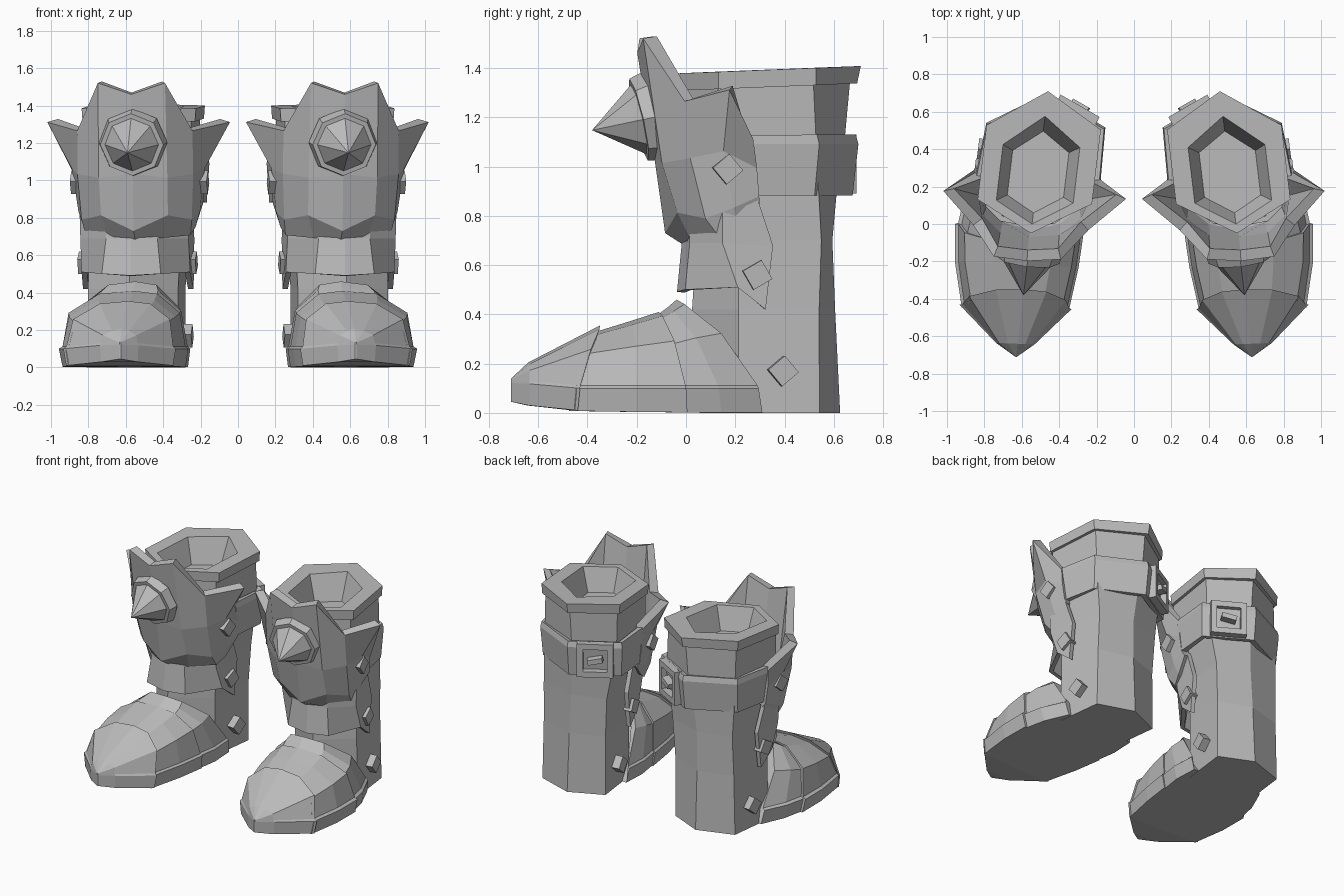
import bpy, bmesh
from math import radians
from mathutils import Matrix, Vector

if "Cube" in bpy.data.objects:
    bpy.data.objects.remove(bpy.data.objects["Cube"], do_unlink=True)

grey = bpy.data.materials.new("plain_grey")
grey.use_nodes = True
grey.diffuse_color = (0.5, 0.5, 0.5, 1)
grey.node_tree.nodes["Principled BSDF"].inputs["Base Color"].default_value = (0.5, 0.5, 0.5, 1)

# Each boot is built about its own axis, then turned toe-out and mirrored
PLACE = Matrix.Translation((0.545, 0, 0)) @ Matrix.Rotation(0.12, 4, 'Z')
SKEW = 0.08  # outer side of each part sits a little further forward


def finish(name, bm, thickness=0):
    bmesh.ops.recalc_face_normals(bm, faces=bm.faces)
    bm.transform(PLACE)
    mesh = bpy.data.meshes.new(name)
    bm.to_mesh(mesh)
    bm.free()
    mesh.materials.append(grey)
    ob = bpy.data.objects.new(name, mesh)
    bpy.context.collection.objects.link(ob)
    if thickness:
        solid = ob.modifiers.new("thickness", 'SOLIDIFY')
        solid.thickness = thickness
        solid.offset = 0
    mirror = ob.modifiers.new("other_boot", 'MIRROR')
    mirror.use_mirror_merge = False
    return ob


def grid(name, rows, closed, thickness=0):
    """Skin rows of points; closed rows make a capped tube."""
    bm = bmesh.new()
    vs = [[bm.verts.new(p) for p in row] for row in rows]
    n = len(rows[0])
    for a, b in zip(vs, vs[1:]):
        for i in range(n if closed else n - 1):
            j = (i + 1) % n
            bm.faces.new((a[i], a[j], b[j], b[i]))
    if closed:
        bm.faces.new(vs[0])
        bm.faces.new(vs[-1])
    return finish(name, bm, thickness)


def sheet(name, rows, thickness, shift=0):
    """Open plate from half rows that start on the centre line."""
    full = [[(-x, y, z) for x, y, z in reversed(r[1:])] + list(r) for r in rows]
    full = [[(x + shift, y - SKEW * x, z) for x, y, z in r] for r in full]
    return grid(name, full, False, thickness)


def box(name, centre, size, rot=Matrix()):
    bm = bmesh.new()
    bmesh.ops.create_cube(bm, size=1, matrix=Matrix.Translation(centre) @ rot @ Matrix.Diagonal((*size, 1)))
    return finish(name, bm)


def hexagon(z, back, corner, w, front_corner, front, tilt=0, shift=0):
    pts = [(0, back), (w, corner), (w, front_corner), (0, front),
           (-w, front_corner), (-w, corner)]
    return [(x + shift, y - SKEW * x, z + tilt * y) for x, y in pts]


# Shaft, running over the rim and down into the opening
grid("boot_shaft", [
    hexagon(0, .625, .53, .245, .2, .05, shift=.045),
    hexagon(.42, .605, .53, .24, .2, .02, shift=.04),
    hexagon(.7, .595, .54, .245, .2, .04, shift=.03),
    hexagon(.9, .615, .53, .265, .2, .04, shift=.015),
    hexagon(1.12, .65, .52, .28, .12, -.02),
    hexagon(1.31, .67, .51, .28, .12, -.02, .04),
    hexagon(1.31, .70, .52, .30, .12, -.04, .04),
    hexagon(1.38, .715, .52, .305, .12, -.05, .04),
    hexagon(1.38, .58, .42, .205, .12, .0, .04),
    hexagon(1.22, .50, .39, .15, .15, .06),
], True)


def foot_section(y, bend, outer, inner, bottom, ridge, top):
    shoulder = ridge + (top - ridge) * 0.62
    half = [(.95, bottom), (1, ridge), (.95, ridge + .012), (.86, shoulder), (.45, top * .96)]
    pts = [(outer * f, z) for f, z in half] + [(0, top)]
    pts += [(-inner * f, z) for f, z in reversed(half)]
    return [(x, y - SKEW * x + bend * z * z, z) for x, z in pts]


# Foot, as three overlapping leather panels
grid("toe_cap", [
    foot_section(-.715, 0, .004, .004, .045, .122, .14),
    foot_section(-.645, 0, .115, .09, .03, .118, .205),
    foot_section(-.455, .82, .335, .265, .01, .1, .355)], True)
grid("vamp", [
    foot_section(-.47, .82, .32, .25, .008, .1, .325),
    foot_section(-.22, 0, .385, .275, .004, .1, .375),
    foot_section(-.01, -.6, .41, .28, .002, .1, .41)], True)
grid("instep", [
    foot_section(-.03, -.7, .395, .27, .002, .1, .385),
    foot_section(.13, -1.1, .38, .275, .002, .1, .43),
    foot_section(.3, -1.6, .325, .245, .002, .1, .46)], True)

# Shin wrap with hanging side flaps
sheet("shin_wrap", [
    [(0, -.0, .86), (.14, .02, .86), (.28, .14, .86), (.285, .27, .89)],
    [(0, -.005, .69), (.13, .02, .69), (.275, .14, .69), (.28, .34, .68)],
    [(0, -.025, .49), (.15, .0, .5), (.275, .2, .51), (.28, .31, .42)]], .03, .025)

# Front guard with two top points, a wing on each side and a tucked lower lip
sheet("front_guard", [
    [(0, -.17, 1.465), (.17, -.155, 1.525), (.285, .0, 1.27), (.46, .165, 1.32), (.305, .25, 1.12)],
    [(0, -.1, 1.04), (.17, -.08, 1.02), (.285, .02, 1.04), (.325, .14, 1.07), (.31, .27, 1.0)],
    [(0, -.06, .745), (.165, -.02, .825), (.27, .08, .80), (.295, .18, .84), (.3, .28, .885)],
    [(0, .015, .7), (.13, .04, .71), (.255, .14, .72), (.27, .2, .76), (.28, .28, .86)]], .06, .005)

# Strap around the back
strap_path = [(.305, .22), (.285, .49), (0, .675), (-.305, .54), (-.31, .27)]
grid("back_strap", [
    [(x * s, y * t, z) for x, y in strap_path]
    for z, s, t in ((1.125, 1, 1), (1.09, 1.02, 1.015), (.885, .98, .98))], False, .04)

# Buckle frame and pin
facing = Matrix.Rotation(radians(23), 4, 'Z')
middle = Vector((-.17, .635, 1.01))
along = facing @ Vector((1, 0, 0))
for side in (-1, 1):
    box("buckle_upright", middle + along * side * .1, (.04, .05, .24), facing)
    box("buckle_bar", middle + Vector((0, 0, side * .1)), (.16, .05, .04), facing)
box("buckle_pin", middle, (.1, .08, .035), facing @ Matrix.Rotation(radians(12), 4, 'Y'))

# Diamond studs down both sides
for x, y, z, turn, shift in ((.335, .155, .99, 40, 0), (.285, .275, .56, 30, .025), (.265, .38, .17, 40, .04)):
    for side in (-1, 1):
        box("side_stud", (side * x + shift, y - side * SKEW * x, z), (.06, .088, .088),
            Matrix.Rotation(radians(turn), 4, 'X'))

# Octagonal spike on the guard
axis = Vector((0, -.22, -.05)).normalized()
turn = axis.to_track_quat('Z', 'Y').to_matrix().to_4x4()
for name, r1, r2, depth, start in (("spike_plate", .185, .17, .06, -.02),
                                   ("spike", .148, 0, .2, .035)):
    bm = bmesh.new()
    spot = Vector((0, -.155, 1.2)) + axis * (start + depth / 2)
    bmesh.ops.create_cone(bm, cap_ends=True, segments=8, radius1=r1, radius2=r2,
                          depth=depth, matrix=Matrix.Translation(spot) @ turn)
    finish(name, bm)
